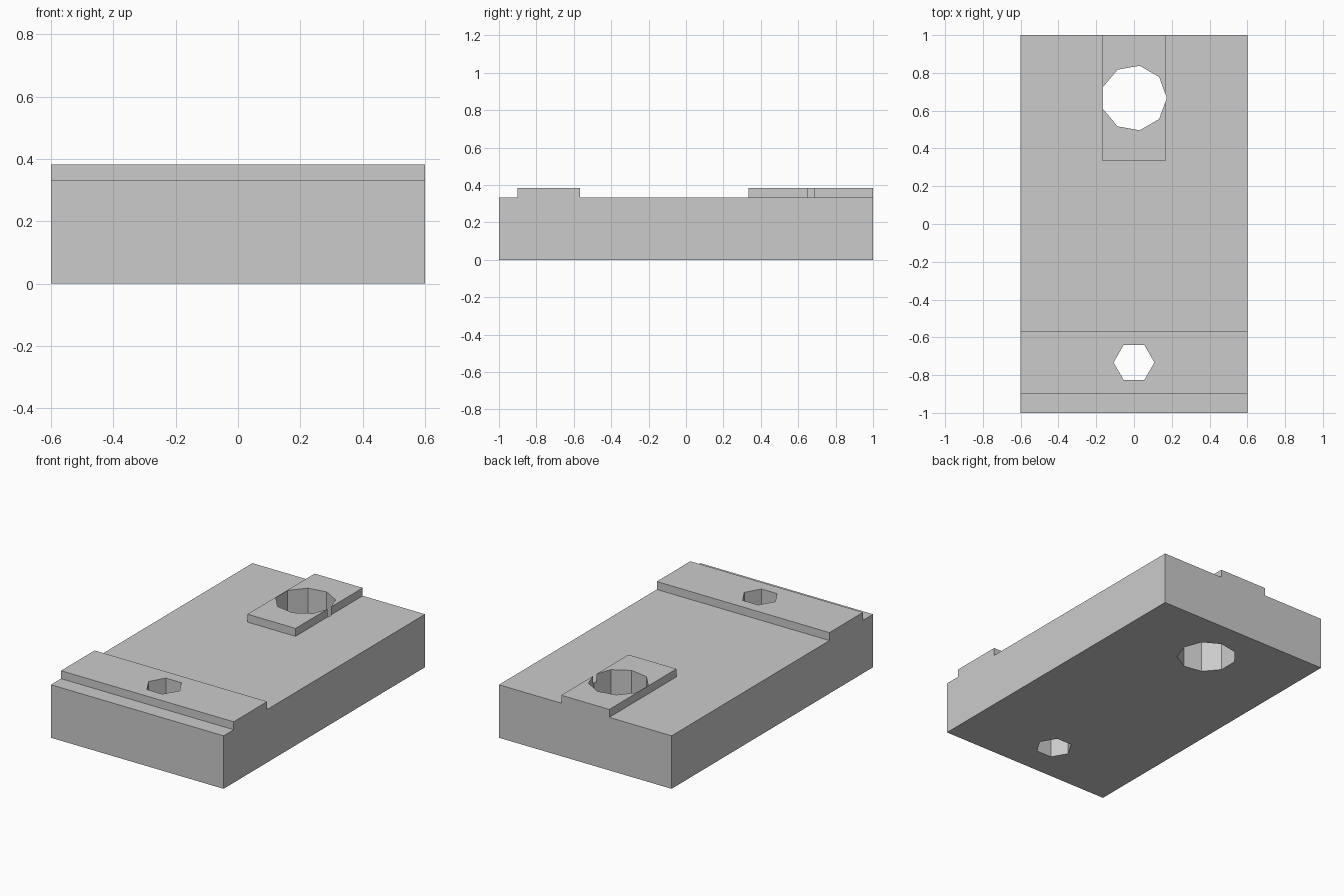
import bpy
import bmesh
from mathutils import Matrix, Vector

if "Cube" in bpy.data.objects:
    bpy.data.objects.remove(bpy.data.objects["Cube"])

HALF_W = 0.6
BASE_H = 0.333
TOP_H = 0.383
PAD_HALF = 0.167
PAD_FRONT = 0.333

grey = bpy.data.materials.new("light grey")
grey.use_nodes = True
colour = (0.6, 0.6, 0.6, 1)
grey.diffuse_color = colour
grey.node_tree.nodes["Principled BSDF"].inputs["Base Color"].default_value = colour


def make_object(name, bm):
    bmesh.ops.recalc_face_normals(bm, faces=bm.faces)
    mesh = bpy.data.meshes.new(name)
    bm.to_mesh(mesh)
    bm.free()
    mesh.materials.append(grey)
    obj = bpy.data.objects.new(name, mesh)
    bpy.context.collection.objects.link(obj)
    return obj


def extrude_x(name, profile, half_width):
    """Solid with a (y, z) profile swept from -half_width to +half_width."""
    bm = bmesh.new()
    face = bm.faces.new([bm.verts.new((-half_width, y, z)) for y, z in profile])
    new = bmesh.ops.extrude_face_region(bm, geom=[face])["geom"]
    moved = [g for g in new if isinstance(g, bmesh.types.BMVert)]
    bmesh.ops.translate(bm, verts=moved, vec=Vector((2 * half_width, 0, 0)))
    return make_object(name, bm)


def hole_cutter(name, y, radius, sides):
    """Upright prism with one corner pointing to +x."""
    bm = bmesh.new()
    bmesh.ops.create_cone(bm, cap_ends=True, segments=sides,
                          radius1=radius, radius2=radius, depth=1)
    corner = bm.verts[:][0].co
    turn = Vector((1, 0)).angle_signed(corner.xy)
    bmesh.ops.rotate(bm, verts=bm.verts, cent=(0, 0, 0),
                     matrix=Matrix.Rotation(turn, 3, "Z"))
    bmesh.ops.translate(bm, verts=bm.verts, vec=Vector((0, y, TOP_H / 2)))
    obj = make_object(name, bm)
    obj.hide_render = True
    return obj


def combine(target, tool, operation):
    mod = target.modifiers.new(tool.name, "BOOLEAN")
    mod.operation = operation
    mod.solver = "EXACT"
    mod.object = tool
    bpy.context.view_layer.objects.active = target
    bpy.ops.object.modifier_apply(modifier=mod.name)
    bpy.data.objects.remove(tool)


# Block with the raised cross rail near the front
block = extrude_x("base_block", [
    (-1, 0), (1, 0), (1, BASE_H), (-0.567, BASE_H), (-0.567, TOP_H),
    (-0.9, TOP_H), (-0.9, BASE_H), (-1, BASE_H)], HALF_W)

# Raised pad, flush with the back
pad = extrude_x("rear_pad", [
    (PAD_FRONT, BASE_H / 2), (1, BASE_H / 2), (1, TOP_H), (PAD_FRONT, TOP_H)], PAD_HALF)
combine(block, pad, "UNION")

# Through holes: the large one just breaks through the pad's side
combine(block, hole_cutter("large_hole", 0.667, 0.1735, 9), "DIFFERENCE")
combine(block, hole_cutter("small_hole", -0.733, 0.108, 6), "DIFFERENCE")
